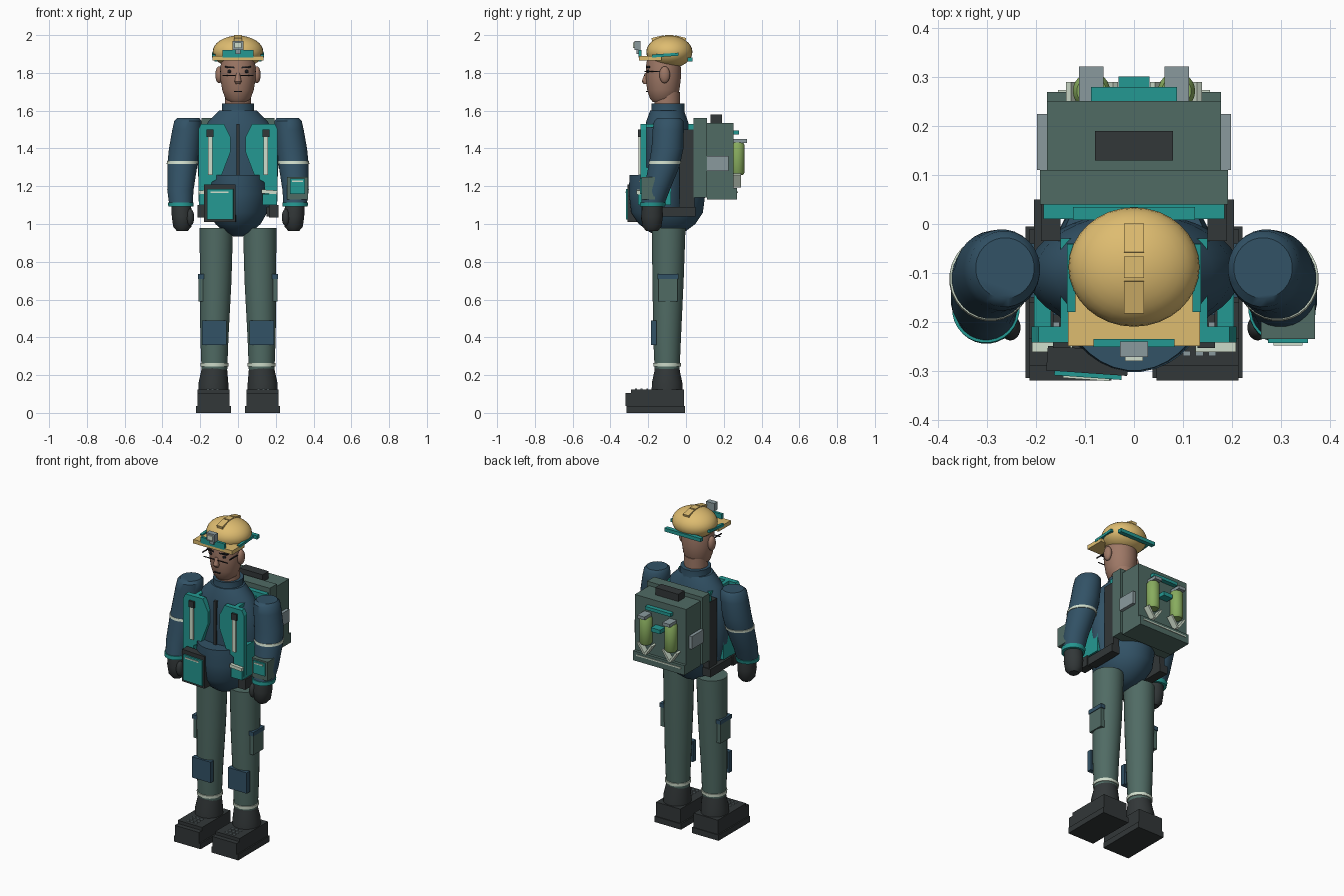
import bpy, bmesh, math
from mathutils import Vector, Euler

old = bpy.data.objects.get("Cube")
if old:
    bpy.data.objects.remove(old, do_unlink=True)


def material(name, *rgb):
    """Flat colour, given as 0-255 display values and stored as linear."""
    linear = [((c / 255 + .055) / 1.055) ** 2.4 for c in rgb] + [1]
    mat = bpy.data.materials.new(name)
    mat.use_nodes = True
    mat.diffuse_color = linear
    mat.node_tree.nodes["Principled BSDF"].inputs["Base Color"].default_value = linear
    return mat


blue = material("jacket blue", 50, 82, 102)
green = material("grey green", 80, 107, 100)
teal = material("vest teal", 36, 152, 146)
dark = material("charcoal", 50, 55, 56)
skin = material("skin", 158, 120, 102)
yellow = material("helmet yellow", 222, 188, 112)
pale = material("reflective pale", 208, 222, 204)
grey = material("metal grey", 138, 154, 158)
tank = material("tank green", 136, 172, 94)
black = material("black", 28, 28, 32)


def finish(name, mat, bm, smooth=False):
    bmesh.ops.recalc_face_normals(bm, faces=bm.faces)
    mesh = bpy.data.meshes.new(name)
    bm.to_mesh(mesh)
    bm.free()
    mesh.materials.append(mat)
    obj = bpy.data.objects.new(name, mesh)
    bpy.context.collection.objects.link(obj)
    if smooth:
        bpy.ops.object.select_all(action="DESELECT")
        obj.select_set(True)
        bpy.context.view_layer.objects.active = obj
        bpy.ops.object.shade_smooth_by_angle(angle=math.radians(40))
    return obj


def sides(name, pair):
    return [(1, "left_" + name), (-1, "right_" + name)] if pair else [(1, name)]


def box(name, mat, x, y, z, tilt=(0, 0, 0), pair=False):
    """Box between limits, turned about its centre, mirrored if a pair."""
    for s, label in sides(name, pair):
        bm = bmesh.new()
        bmesh.ops.create_cube(bm, size=1)
        rot = Euler([math.radians(a) * f for a, f in zip(tilt, (1, s, s))]).to_matrix()
        mid = Vector((s * sum(x) / 2, sum(y) / 2, sum(z) / 2))
        for v in bm.verts:
            v.co = mid + rot @ Vector(c * (b - a) for c, (a, b) in zip(v.co, (x, y, z)))
        finish(label, mat, bm)


def loft(name, mat, rings, n=28, pair=False):
    """Skin over level ellipses, each given as x, y, z, x radius, y radius."""
    for s, label in sides(name, pair):
        bm = bmesh.new()
        loops = []
        for x, y, z, rx, ry in rings:
            turn = [math.tau * (i + .5) / n for i in range(n)]
            loops.append([bm.verts.new((s * x + rx * math.cos(a), y + ry * math.sin(a), z))
                          for a in turn])
        for low, high in zip(loops, loops[1:]):
            for i in range(n):
                j = (i + 1) % n
                bm.faces.new((low[i], low[j], high[j], high[i]))
        bm.faces.new(loops[0])
        bm.faces.new(loops[-1])
        finish(label, mat, bm, True)


def ball(name, mat, centre, radii, pair=False):
    for s, label in sides(name, pair):
        bm = bmesh.new()
        bmesh.ops.create_uvsphere(bm, u_segments=32, v_segments=16, radius=1)
        for v in bm.verts:
            v.co = Vector(c * r for c, r in zip(v.co, radii)) + Vector((s * centre[0], *centre[1:]))
        finish(label, mat, bm, True)


def plate(name, mat, outline, y):
    """Mirrored pair of plates, the x-z outline extruded between two depths."""
    for s, label in sides(name, True):
        bm = bmesh.new()
        front, back = [[bm.verts.new((s * x, d, z)) for x, z in outline] for d in y]
        bm.faces.new(front)
        bm.faces.new(back)
        for i in range(len(front)):
            bm.faces.new((front[i - 1], front[i], back[i], back[i - 1]))
        finish(label, mat, bm)


# Legs and boots
loft("trouser_leg", green, [(.125, -.1, .22, .068, .066), (.125, -.1, .4, .075, .074),
                            (.118, -.095, .7, .084, .083), (.115, -.092, .98, .089, .09)], pair=True)
loft("ankle_band", pale, [(.125, -.1, .245, .074, .073), (.125, -.1, .263, .075, .074)], pair=True)
loft("boot_shaft", dark, [(.13, -.1, .1, .08, .083), (.13, -.1, .16, .079, .081),
                          (.126, -.1, .22, .07, .068), (.125, -.1, .245, .066, .066)], pair=True)
box("boot_sole", dark, x=(.038, .222), y=(-.315, -.005), z=(0, .036), pair=True)
box("boot_toe", dark, x=(.046, .214), y=(-.32, -.2), z=(.036, .105), pair=True)
box("boot_body", dark, x=(.046, .214), y=(-.29, -.01), z=(.036, .125), pair=True)
for row in range(3):
    for col in range(3):
        px, py = .1 + .026 * col, -.27 + .03 * row
        box("boot_lace", grey, x=(px, px + .016), y=(py, py + .01), z=(.124, .13), pair=True)
box("knee_pad", blue, x=(.06, .19), y=(-.186, -.155), z=(.36, .49), pair=True)
box("thigh_pocket", green, x=(.18, .208), y=(-.145, -.045), z=(.59, .72), pair=True)
box("thigh_pocket_flap", blue, x=(.18, .212), y=(-.15, -.04), z=(.71, .735), pair=True)

# Jacket
loft("jacket_skirt", blue, [(0, -.1, .935, .025, .03), (0, -.1, .955, .07, .09),
                            (0, -.1, 1, .12, .15), (0, -.1, 1.06, .155, .19),
                            (0, -.1, 1.16, .17, .203), (0, -.1, 1.26, .16, .2)], n=36)
loft("jacket_torso", blue, [(0, -.1, 1.08, .18, .11), (0, -.1, 1.2, .208, .118),
                            (0, -.1, 1.36, .218, .124), (0, -.1, 1.46, .2, .122),
                            (0, -.1, 1.54, .16, .112), (0, -.1, 1.6, .1, .09)], n=36)
loft("collar", blue, [(0, -.095, 1.55, .1, .098), (0, -.095, 1.59, .088, .09),
                      (0, -.095, 1.637, .088, .09)], n=12)
box("zip", dark, x=(-.009, .009), y=(-.232, -.2), z=(1.26, 1.53))

# Arms and gloves
loft("sleeve", blue, [(.302, -.178, 1.1, .062, .062), (.305, -.155, 1.18, .07, .07),
                      (.295, -.115, 1.31, .08, .083), (.283, -.098, 1.4, .083, .085),
                      (.27, -.094, 1.5, .078, .083), (.265, -.092, 1.545, .073, .078),
                      (.264, -.09, 1.56, .06, .062)], pair=True)
loft("arm_band", pale, [(.294, -.113, 1.318, .084, .086), (.293, -.11, 1.333, .084, .086)], pair=True)
loft("cuff", teal, [(.302, -.178, 1.092, .067, .067), (.303, -.174, 1.115, .069, .069)], pair=True)
loft("glove", dark, [(.295, -.18, .962, .028, .03), (.295, -.18, .985, .048, .05),
                     (.297, -.18, 1.04, .054, .058), (.3, -.178, 1.095, .052, .054)], pair=True)
ball("thumb", dark, (.253, -.212, 1.035), (.021, .026, .045), pair=True)

# Forearm device, left side only
box("device_case", green, x=(.26, .37), y=(-.235, -.165), z=(1.13, 1.25))
box("device_screen", teal, x=(.274, .356), y=(-.243, -.233), z=(1.16, 1.24))
box("device_light", pale, x=(.285, .345), y=(-.248, -.241), z=(1.222, 1.23))

# Vest
plate("vest_panel", teal, [(.21, 1.12), (.21, 1.5), (.195, 1.53), (.075, 1.53), (.04, 1.46),
                           (.04, 1.38), (.09, 1.25), (.14, 1.22), (.14, 1.12)], y=(-.242, -.21))
box("vest_side", teal, x=(.17, .205), y=(-.22, -.08), z=(1.1, 1.3), pair=True)
box("vest_shoulder", teal, x=(.125, .15), y=(-.225, -.03), z=(1.51, 1.53), pair=True)
box("vest_back", teal, x=(-.185, .185), y=(.01, .04), z=(1.2, 1.53))
box("vest_strip", pale, x=(.135, .158), y=(-.252, -.24), z=(1.26, 1.49), pair=True)
box("strip_clip", dark, x=(.13, .166), y=(-.254, -.24), z=(1.46, 1.5), pair=True)
box("waist_strip", pale, x=(.125, .208), y=(-.262, -.24), z=(1.16, 1.18), tilt=(0, 4, 0), pair=True)
box("waist_block", teal, x=(.13, .206), y=(-.255, -.21), z=(1.1, 1.16), pair=True)
box("belt_pouch", dark, x=(.165, .215), y=(-.235, -.16), z=(1.035, 1.1), pair=True)
box("belt", dark, x=(.15, .205), y=(-.16, .05), z=(1.04, 1.09), pair=True)
box("pack_strap", dark, x=(.15, .19), y=(-.035, .045), z=(1.06, 1.5), pair=True)

# Hip pouch
turn = (0, 0, -4)
box("hip_pouch", dark, x=(-.178, -.012), y=(-.305, -.255), z=(1.01, 1.21), tilt=turn)
box("hip_pouch_front", teal, x=(-.163, -.025), y=(-.314, -.3), z=(1.025, 1.185), tilt=turn)
box("hip_pouch_line", pale, x=(-.145, -.05), y=(-.318, -.31), z=(1.165, 1.173), tilt=turn)

# Head
loft("neck", skin, [(0, -.1, 1.6, .068, .068), (0, -.1, 1.7, .068, .068)])
loft("head", skin, [(0, -.125, 1.645, .045, .05), (0, -.122, 1.665, .068, .07),
                    (0, -.12, 1.71, .084, .086), (0, -.12, 1.77, .094, .093),
                    (0, -.12, 1.83, .094, .093), (0, -.12, 1.88, .085, .085)], n=32)
ball("ear", skin, (.1, -.113, 1.79), (.02, .028, .045), pair=True)
loft("nose", skin, [(0, -.212, 1.74, .012, .012), (0, -.216, 1.755, .019, .019),
                    (0, -.208, 1.8, .009, .01)], n=12)
ball("eye", black, (.045, -.2, 1.808), (.011, .008, .009), pair=True)
box("eyebrow", black, x=(.018, .07), y=(-.212, -.19), z=(1.826, 1.834), tilt=(0, -4, 0), pair=True)
box("glasses_rim", black, x=(.012, .082), y=(-.222, -.217), z=(1.784, 1.788), pair=True)
box("glasses_arm", black, x=(.09, .096), y=(-.22, -.12), z=(1.806, 1.811), pair=True)
box("mouth", black, x=(-.02, .02), y=(-.212, -.2), z=(1.7, 1.704))

# Helmet and lamp
ball("helmet_dome", yellow, (0, -.088, 1.911), (.134, .122, .086))
box("helmet_brim", yellow, x=(-.135, .135), y=(-.25, -.13), z=(1.865, 1.89))
box("helmet_ridge", yellow, x=(-.02, .02), y=(-.06, .0), z=(1.975, 1.992), tilt=(-14, 0, 0))
box("helmet_ridge", yellow, x=(-.02, .02), y=(-.182, -.115), z=(1.975, 1.992), tilt=(14, 0, 0))
box("helmet_crown", yellow, x=(-.02, .02), y=(-.11, -.066), z=(1.985, 2))
box("helmet_front_strip", teal, x=(-.083, .083), y=(-.252, -.235), z=(1.882, 1.92))
box("helmet_side_strip", teal, x=(.12, .137), y=(-.18, -.04), z=(1.886, 1.902), tilt=(4, 0, 0), pair=True)
box("helmet_back_strip", teal, x=(-.125, .125), y=(.008, .035), z=(1.86, 1.882))
box("lamp_stem", grey, x=(-.014, .014), y=(-.262, -.24), z=(1.9, 1.935))
box("lamp_body", grey, x=(-.029, .029), y=(-.272, -.24), z=(1.922, 1.97))
box("lamp_lens", pale, x=(-.018, .018), y=(-.28, -.27), z=(1.932, 1.96))

# Backpack
box("pack_frame", green, x=(-.192, .192), y=(.04, .11), z=(1.14, 1.56))
box("pack_body", green, x=(-.178, .178), y=(.11, .252), z=(1.17, 1.535))
box("pack_base", green, x=(-.178, .178), y=(.11, .27), z=(1.13, 1.19))
box("pack_base_line", pale, x=(-.155, .155), y=(.268, .274), z=(1.165, 1.173))
box("pack_handle", dark, x=(-.08, .08), y=(.13, .19), z=(1.53, 1.58))
box("pack_side_box", grey, x=(.175, .198), y=(.11, .225), z=(1.28, 1.36), pair=True)
box("pack_back_strip", teal, x=(-.088, .088), y=(.25, .28), z=(1.475, 1.495))
box("pack_knob", teal, x=(-.032, .032), y=(.25, .302), z=(1.36, 1.385))
loft("gas_tank", tank, [(.087, .272, 1.26, .03, .03), (.087, .272, 1.272, .038, .038),
                        (.087, .272, 1.42, .038, .038), (.087, .272, 1.432, .03, .03)], pair=True)
box("tank_cap", grey, x=(.062, .112), y=(.25, .322), z=(1.43, 1.45), pair=True)
for lean in (-35, 35):
    shift = lean / 1400
    box("tank_strap", pale, x=(.08 + shift, .092 + shift), y=(.25, .29), z=(1.19, 1.27),
        tilt=(0, lean, 0), pair=True)
